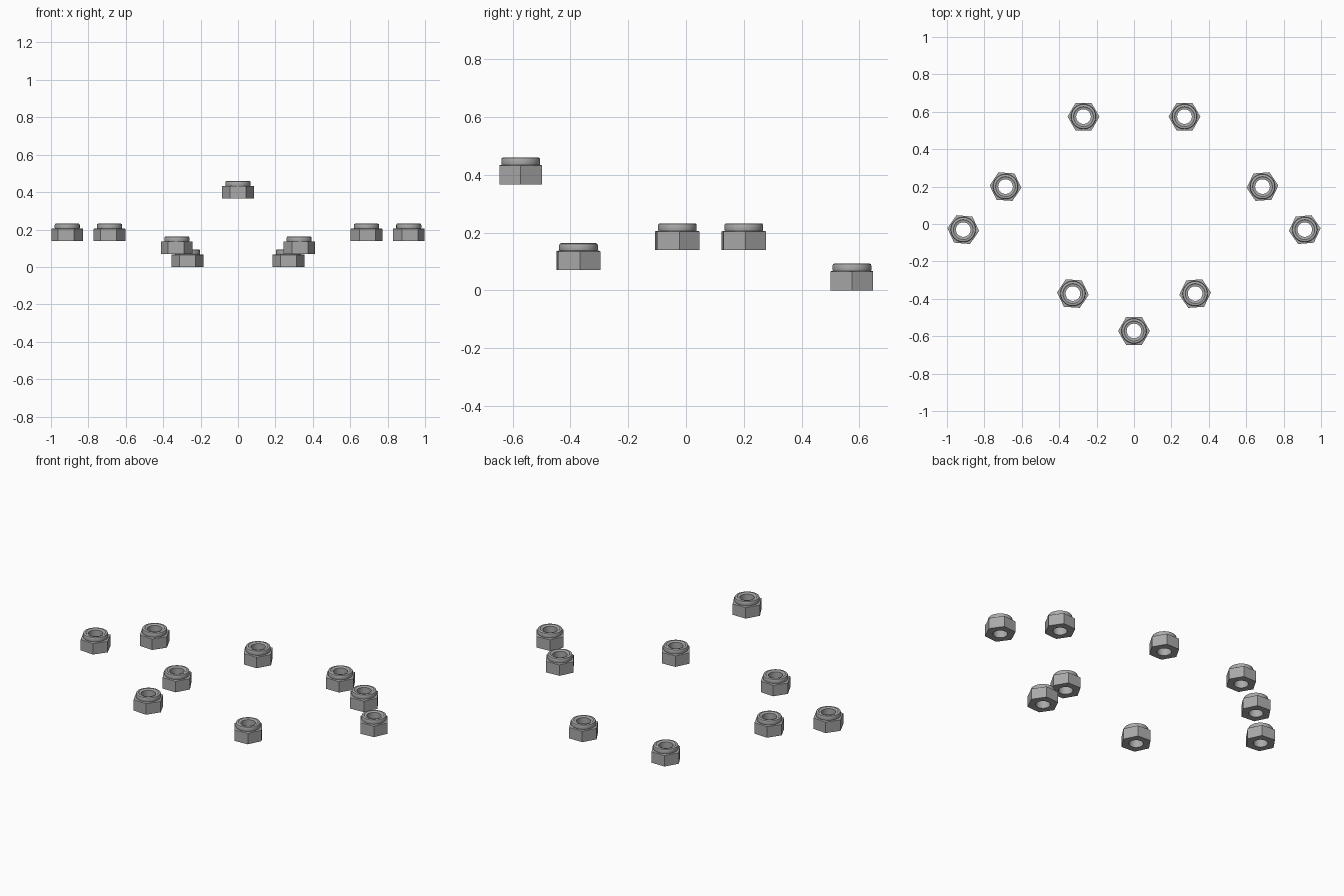
import bpy, bmesh, math

cube = bpy.data.objects.get("Cube")
if cube:
    bpy.data.objects.remove(cube)

steel = bpy.data.materials.new("grey steel")
steel.use_nodes = True
GREY = (0.4, 0.4, 0.4, 1)
steel.diffuse_color = GREY
steel.node_tree.nodes["Principled BSDF"].inputs["Base Color"].default_value = GREY

HEX_R, HOLE_R, HEX_H = 0.085, 0.039, 0.067
SEG = 48


def hex_radius(a):
    """Distance from the axis to the side of the hexagon at angle a."""
    k = (a + 1e-9) % (math.pi / 3) - math.pi / 6
    return HEX_R * math.cos(math.pi / 6) / math.cos(k)


def nut_mesh():
    """Closed loop of rings: hexagonal body, round collar, through hole."""
    rings = [
        (HOLE_R, 0), (None, 0), (None, HEX_H - 0.002),     # body
        (0.071, HEX_H), (0.066, HEX_H),                    # shoulder
        (0.067, 0.07), (0.067, 0.086), (0.065, 0.091),     # collar
        (0.060, 0.093), (0.053, 0.093), (0.049, 0.090),    # rolled lip
        (HOLE_R, 0.088),                                   # insert
    ]
    bm = bmesh.new()
    loops = []
    for r, z in rings:
        loop = []
        for i in range(SEG):
            a = 2 * math.pi * i / SEG
            d = hex_radius(a) if r is None else r
            loop.append(bm.verts.new((d * math.cos(a), d * math.sin(a), z)))
        loops.append(loop)
    for lo, hi in zip(loops, loops[1:] + loops[:1]):
        for i in range(SEG):
            j = (i + 1) % SEG
            bm.faces.new((lo[i], lo[j], hi[j], hi[i]))
    bmesh.ops.recalc_face_normals(bm, faces=bm.faces)
    me = bpy.data.meshes.new("lock_nut")
    bm.to_mesh(me)
    bm.free()
    me.materials.append(steel)
    return me


mesh = nut_mesh()


def add_nut(name, x, y, z, turn=0):
    ob = bpy.data.objects.new(name, mesh)
    ob.location = (x, y, z)
    ob.rotation_euler.z = math.radians(turn)
    bpy.context.collection.objects.link(ob)
    return ob


# Single front nut, then mirrored pairs
nuts = [add_nut("front_nut", 0, -0.572, 0.367)]
for name, x, y, z, turn in (
    ("outer_nut", 0.913, -0.03, 0.139, 5),
    ("side_nut", 0.687, 0.2, 0.139, 4),
    ("inner_nut", 0.327, -0.372, 0.07, 4),
    ("rear_nut", 0.27, 0.574, 0, 0),
):
    for side, s in (("left", 1), ("right", -1)):
        nuts.append(add_nut(f"{side}_{name}", s * x, y, z, s * turn))

# Smooth round surfaces, crisp hexagon edges
bpy.ops.object.select_all(action="DESELECT")
nuts[0].select_set(True)
bpy.context.view_layer.objects.active = nuts[0]
bpy.ops.object.shade_smooth_by_angle(angle=math.radians(25))
